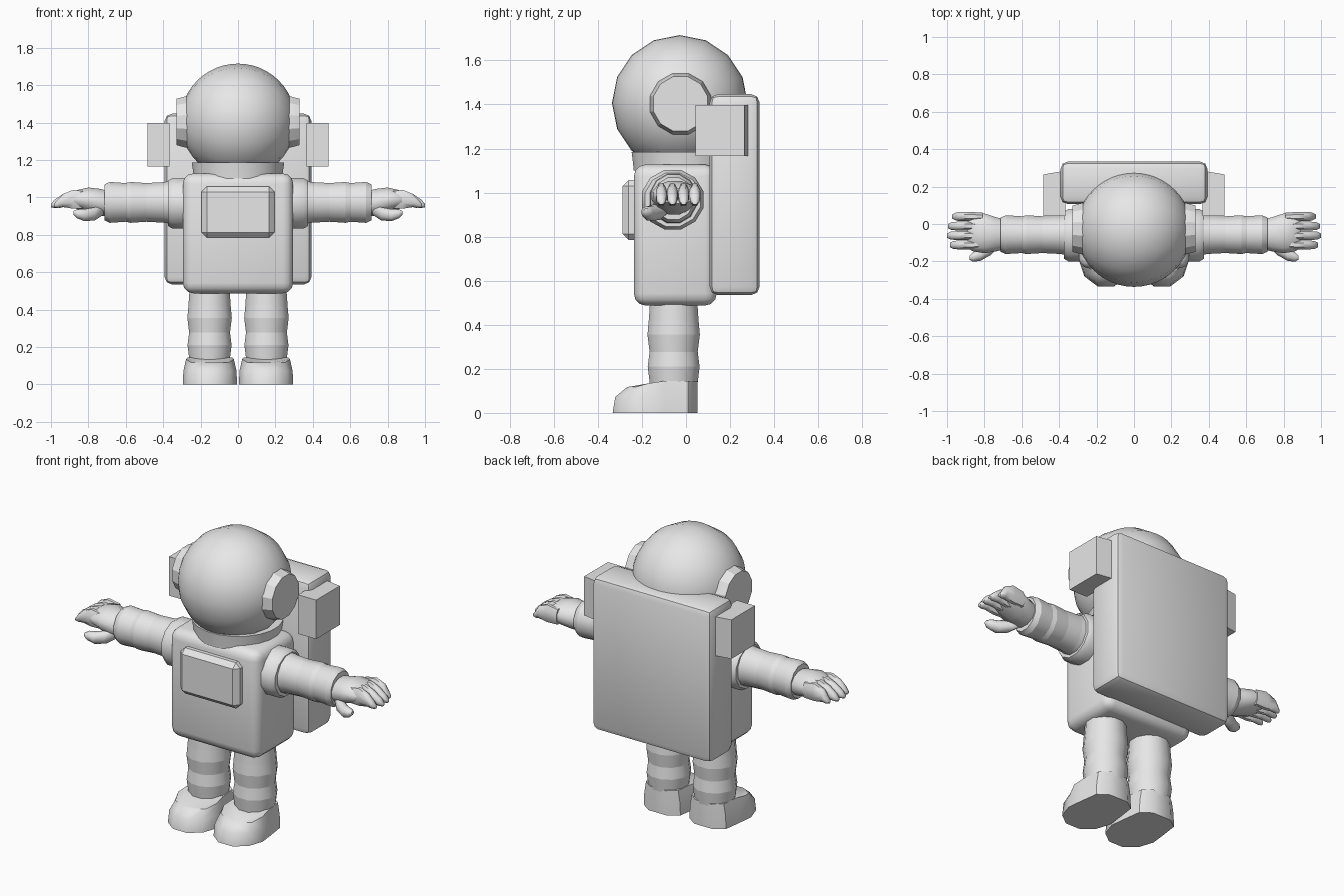
import bpy, bmesh, math
from mathutils import Matrix, Vector

if "Cube" in bpy.data.objects:
    bpy.data.objects.remove(bpy.data.objects["Cube"])

suit = bpy.data.materials.new("suit_grey")
suit.diffuse_color = (0.8, 0.8, 0.8, 1)
suit.use_nodes = True
suit.node_tree.nodes["Principled BSDF"].inputs["Base Color"].default_value = suit.diffuse_color


def finish(name, bm, angle=40):
    bmesh.ops.recalc_face_normals(bm, faces=bm.faces)
    me = bpy.data.meshes.new(name)
    bm.to_mesh(me)
    bm.free()
    me.materials.append(suit)
    ob = bpy.data.objects.new(name, me)
    bpy.context.collection.objects.link(ob)
    bpy.ops.object.select_all(action='DESELECT')
    ob.select_set(True)
    bpy.context.view_layer.objects.active = ob
    if angle:
        bpy.ops.object.shade_smooth_by_angle(angle=math.radians(angle))
    return ob


def box(name, lo, hi, bevel=0.0, segments=2, angle=40):
    lo, hi = Vector(lo), Vector(hi)
    bm = bmesh.new()
    size = hi - lo
    bmesh.ops.create_cube(bm, size=1, matrix=Matrix.Translation((lo + hi) / 2) @ Matrix.Diagonal((*size, 1)))
    if bevel:
        bmesh.ops.bevel(bm, geom=bm.edges[:], offset=bevel, segments=segments, profile=0.5, affect='EDGES')
    return finish(name, bm, angle)


def skin(bm, loops, crease=False):
    """Bridge rings of points and close both ends."""
    rings = [[bm.verts.new(p) for p in loop] for loop in loops]
    n = len(rings[0])
    for a, b in zip(rings, rings[1:]):
        for i in range(n):
            j = (i + 1) % n
            bm.faces.new((a[i], a[j], b[j], b[i]))
    bm.faces.new(rings[0])
    bm.faces.new(rings[-1])
    if crease:
        for r in rings:
            for i in range(n):
                bm.edges.get((r[i], r[(i + 1) % n])).smooth = False


def tube(bm, axis, rings, s=1, n=12, crease=False):
    """Rings are (centre, radius a, radius b) across the x or z axis."""
    loops = []
    for (x, y, z), ra, rb in rings:
        loop = []
        for k in range(n):
            t = 2 * math.pi * (k + 0.5) / n
            a, b = ra * math.cos(t), rb * math.sin(t)
            p = (x, y + a, z + b) if axis == 'x' else (x + a, y + b, z)
            loop.append((s * p[0], p[1], p[2]))
        loops.append(loop)
    skin(bm, loops, crease)


# Helmet, its poles lie under the ear pads
bm = bmesh.new()
bmesh.ops.create_uvsphere(bm, u_segments=16, v_segments=24, radius=0.308,
                          matrix=Matrix.Translation((0, -0.028, 1.407)) @ Matrix.Rotation(math.pi / 2, 4, 'Y'))
finish("helmet", bm, 60)

# Neck ring
bm = bmesh.new()
tube(bm, 'z', [((0, -0.005, 1.10), 0.24, 0.235), ((0, -0.005, 1.13), 0.242, 0.238),
               ((0, -0.005, 1.185), 0.25, 0.245)], n=20)
finish("neck_ring", bm)

# Torso, chest panel and backpack
box("torso", (-0.295, -0.237, 0.487), (0.295, 0.14, 1.128), 0.055, 3, 50)
box("chest_panel", (-0.195, -0.288, 0.785), (0.195, -0.2, 1.057), 0.028, 1, 25)
box("backpack", (-0.392, 0.107, 0.535), (0.392, 0.334, 1.447), 0.038, 2)

boot_half = [(0.06, 0.052), (0.12, 0.01), (0.135, -0.1), (0.145, -0.19),
             (0.115, -0.28), (0.045, -0.333)]

for side, s in (("left", 1), ("right", -1)):
    # Ear pad
    bm = bmesh.new()
    tube(bm, 'x', [((0.24, -0.025, 1.403), 0.14, 0.14), ((0.275, -0.025, 1.403), 0.143, 0.143),
                   ((0.33, -0.025, 1.403), 0.128, 0.128)], s, 12)
    finish(side + "_ear_pad", bm, 25)

    # Thruster block on the side of the pack, back face slightly slanted
    bm = bmesh.new()
    plan = [(0.365, 0.043), (0.484, 0.043), (0.484, 0.265), (0.365, 0.285)]
    skin(bm, [[(s * x, y, z) for x, y in plan] for z in (1.166, 1.398)])
    finish(side + "_thruster", bm, 0)

    # Shoulder cuff
    bm = bmesh.new()
    tube(bm, 'x', [((0.27, -0.06, 0.968), 0.145, 0.14), ((0.35, -0.06, 0.968), 0.145, 0.14),
                   ((0.375, -0.06, 0.968), 0.13, 0.125)], s, 12)
    finish(side + "_shoulder_cuff", bm)

    # Sleeve with folds
    bm = bmesh.new()
    sleeve = [(0.36, 0.118), (0.40, 0.112), (0.49, 0.107), (0.575, 0.113), (0.60, 0.107),
              (0.685, 0.113), (0.715, 0.099)]
    tube(bm, 'x', [((x, -0.057, 0.973), r * 0.95, r) for x, r in sleeve], s, 12, True)
    finish(side + "_sleeve", bm)

    # Glove: palm, four fingers and thumb
    bm = bmesh.new()
    tube(bm, 'x', [((0.69, -0.055, 0.968), 0.082, 0.068), ((0.74, -0.055, 0.973), 0.095, 0.075),
                   ((0.80, -0.05, 0.985), 0.11, 0.07), ((0.86, -0.045, 0.988), 0.105, 0.053),
                   ((0.89, -0.042, 0.985), 0.09, 0.035)], s, 12)
    for y, tip in ((0.04, 0.972), (-0.011, 0.995), (-0.062, 1.0), (-0.112, 0.985)):
        tube(bm, 'x', [((0.81, y, 0.985), 0.022, 0.048), ((0.88, y, 0.99), 0.027, 0.055),
                       ((0.935, y, 0.983), 0.026, 0.038), ((tip - 0.02, y, 0.966), 0.023, 0.024),
                       ((tip, y, 0.955), 0.012, 0.01)], s, 8)
    tube(bm, 'x', [((0.72, -0.095, 0.935), 0.03, 0.03), ((0.765, -0.13, 0.912), 0.038, 0.038),
                   ((0.82, -0.163, 0.905), 0.036, 0.035), ((0.86, -0.176, 0.912), 0.028, 0.026),
                   ((0.88, -0.18, 0.917), 0.012, 0.011)], s, 8)
    finish(side + "_glove", bm, 55)

    # Trouser leg with folds
    bm = bmesh.new()
    leg = [(0.53, 0.108), (0.49, 0.112), (0.42, 0.117), (0.355, 0.123), (0.277, 0.113),
           (0.21, 0.122), (0.10, 0.108)]
    tube(bm, 'z', [((0.152, -0.056, z), r, r) for z, r in leg], s, 12, True)
    finish(side + "_leg", bm)

    # Boot: flat sole rising to a rounded instep
    bm = bmesh.new()
    outline = boot_half + [(-x, y) for x, y in reversed(boot_half)]

    def ring(wide, front, height):
        return [(s * (0.15 + x * wide), y if y > -0.1 else -0.1 + (y + 0.1) * front, height(y))
                for x, y in outline]
    skin(bm, [ring(1, 1, lambda y: 0.0), ring(0.98, 0.95, lambda y: 0.072),
              ring(0.88, 0.72, lambda y: 0.145 if y > -0.15 else 0.135 if y > -0.2 else 0.117)])
    finish(side + "_boot", bm)
